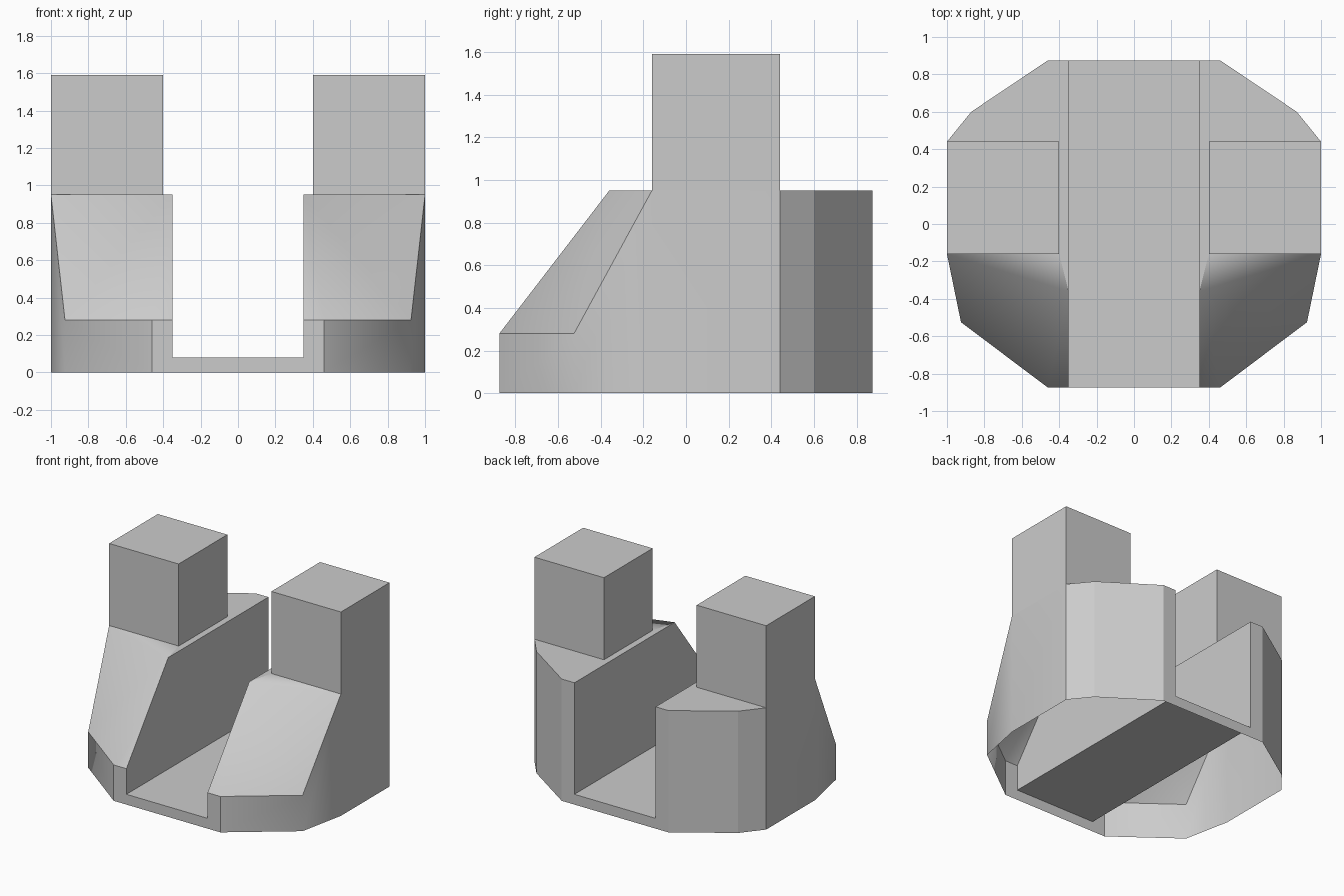
import bpy
import bmesh

if "Cube" in bpy.data.objects:
    bpy.data.objects.remove(bpy.data.objects["Cube"])

# Key sizes: rim height, front lip height, channel floor height, tower top
RIM, LIP, FLOOR, TOP = 0.95, 0.28, 0.08, 1.59
Y = 0.875          # half depth
C = 0.35           # half width of the channel
TX, T0, T1 = 0.40, -0.16, 0.44   # tower inner side, front and back


def build(name, faces):
    """Make a half shell from (points, smooth, group) faces and mirror it in x."""
    bm = bmesh.new()
    group = bm.faces.layers.int.new("group")
    for pts, smooth, g in faces:
        f = bm.faces.new([bm.verts.new(p) for p in pts])
        f.smooth = smooth
        f[group] = g
    bmesh.ops.remove_doubles(bm, verts=bm.verts, dist=0.0005)
    bmesh.ops.recalc_face_normals(bm, faces=bm.faces)
    bm.normal_update()
    outer = max(bm.faces, key=lambda f: f.calc_center_median().x)
    if outer.normal.x < 0:
        bmesh.ops.reverse_faces(bm, faces=bm.faces)
    # crease between the different surface groups
    for e in bm.edges:
        if len({f[group] for f in e.link_faces}) > 1:
            e.smooth = False
    mesh = bpy.data.meshes.new(name)
    bm.to_mesh(mesh)
    bm.free()
    obj = bpy.data.objects.new(name, mesh)
    bpy.context.collection.objects.link(obj)
    mirror = obj.modifiers.new("mirror", 'MIRROR')
    mirror.use_axis[0] = True
    mirror.merge_threshold = 0.0005
    return obj


# Outer outline of the right half, front to back: x, y, wall height
outline = [(0.46, -Y, LIP), (0.925, -0.525, LIP), (1, T0, RIM),
           (1, T1, RIM), (0.87, 0.60, RIM), (0.46, Y, RIM)]

faces = []
# outer walls, rounded shading at the front and flat at the back
for i, ((x0, y0, h0), (x1, y1, h1)) in enumerate(zip(outline, outline[1:])):
    faces.append(([(x0, y0, 0), (x1, y1, 0), (x1, y1, h1), (x0, y0, h0)], i < 3, 1))

# front and back end plates with the channel cut out
for y, h in ((-Y, LIP), (Y, RIM)):
    faces.append(([(0, y, 0), (0.46, y, 0), (0.46, y, h), (C, y, h),
                   (C, y, FLOOR), (0, y, FLOOR)], False, 2))

# channel floor and channel side
faces.append(([(0, -Y, FLOOR), (C, -Y, FLOOR), (C, Y, FLOOR), (0, Y, FLOOR)], False, 3))
faces.append(([(C, -Y, FLOOR), (C, -Y, LIP), (C, -0.36, RIM),
               (C, Y, RIM), (C, Y, FLOOR)], False, 4))

# front slope blending into the rim in front of the tower
rim_front = (C, -0.36, RIM)
faces.append(([rim_front, (0.46, -Y, LIP), (0.925, -0.525, LIP), (1, T0, RIM)], True, 5))
faces.append(([rim_front, (C, -Y, LIP), (0.46, -Y, LIP)], True, 5))
faces.append(([rim_front, (1, T0, RIM), (TX, T0, RIM)], True, 5))

# flat rim beside and behind the tower
faces.append(([rim_front, (TX, T0, RIM), (TX, T1, RIM), (1, T1, RIM),
               (0.87, 0.60, RIM), (0.46, Y, RIM), (C, Y, RIM)], False, 6))
build("base_shell", faces)

# square towers, open underneath where they meet the shell
corners = [(TX, T0), (1, T0), (1, T1), (TX, T1)]
tower = [([(x, y, TOP) for x, y in corners], False, 0)]
for (x0, y0), (x1, y1) in zip(corners, corners[1:] + corners[:1]):
    tower.append(([(x0, y0, RIM), (x1, y1, RIM), (x1, y1, TOP), (x0, y0, TOP)], False, 0))
build("towers", tower)
